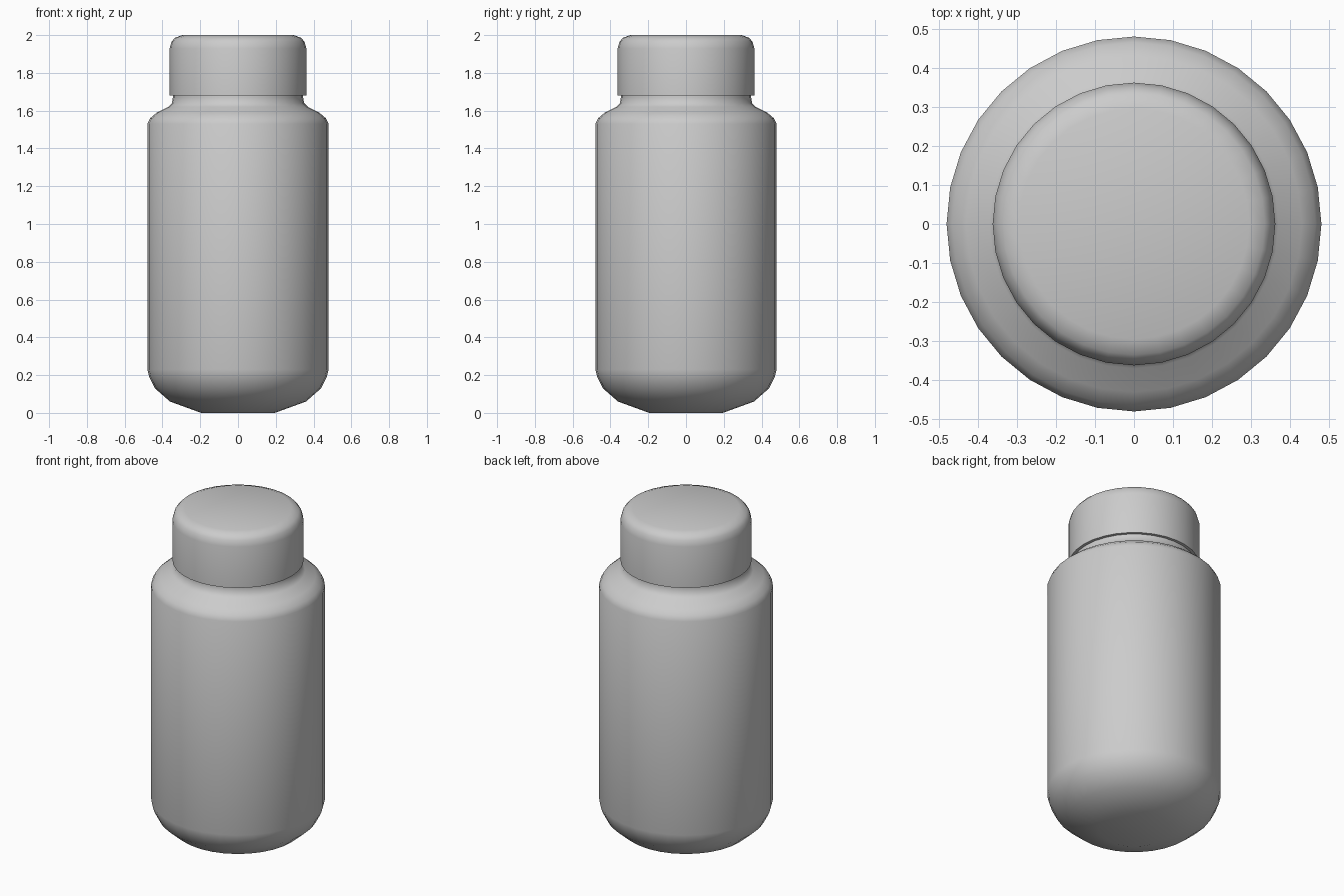
import bpy, bmesh, math
from mathutils import Matrix, Vector

SIDES = 32

cube = bpy.data.objects.get("Cube")
if cube:
    bpy.data.objects.remove(cube, do_unlink=True)


def make_material(name, colour):
    mat = bpy.data.materials.new(name)
    mat.use_nodes = True
    mat.diffuse_color = colour
    mat.node_tree.nodes["Principled BSDF"].inputs["Base Color"].default_value = colour
    return mat


def lathe(name, profile, mat):
    """Spin a (radius, height) profile, running upwards, around the z axis."""
    bm = bmesh.new()
    verts = [bm.verts.new((r, 0, z)) for r, z in profile]
    edges = [bm.edges.new(pair) for pair in zip(verts, verts[1:])]
    bmesh.ops.spin(bm, geom=verts + edges, cent=(0, 0, 0), axis=(0, 0, 1),
                   angle=math.tau, steps=SIDES, use_duplicate=False)
    bmesh.ops.remove_doubles(bm, verts=bm.verts[:], dist=0.0005)
    bmesh.ops.recalc_face_normals(bm, faces=bm.faces[:])
    mesh = bpy.data.meshes.new(name)
    bm.to_mesh(mesh)
    bm.free()
    mesh.materials.append(mat)
    obj = bpy.data.objects.new(name, mesh)
    bpy.context.collection.objects.link(obj)
    bpy.ops.object.select_all(action="DESELECT")
    obj.select_set(True)
    bpy.context.view_layer.objects.active = obj
    bpy.ops.object.shade_smooth_by_angle(angle=math.radians(70))
    return obj


grey = make_material("plain grey", (0.6, 0.6, 0.6, 1))

# Bottle: flat foot, rounded base, straight wall, rounded shoulder and neck
lathe("bottle_body", [
    (0, 0), (0.195, 0), (0.36, 0.06), (0.44, 0.13), (0.47, 0.19), (0.48, 0.23),
    (0.48, 1.53), (0.465, 1.56), (0.43, 1.59), (0.37, 1.62), (0.35, 1.64),
    (0.345, 1.67), (0.345, 1.75), (0, 1.75)], grey)

# Cap: overhanging rim, straight wall and rounded top edge
lathe("cap", [
    (0.34, 1.68), (0.362, 1.68), (0.362, 1.93), (0.352, 1.965),
    (0.335, 1.985), (0.295, 2.0), (0, 2.0)], grey)
